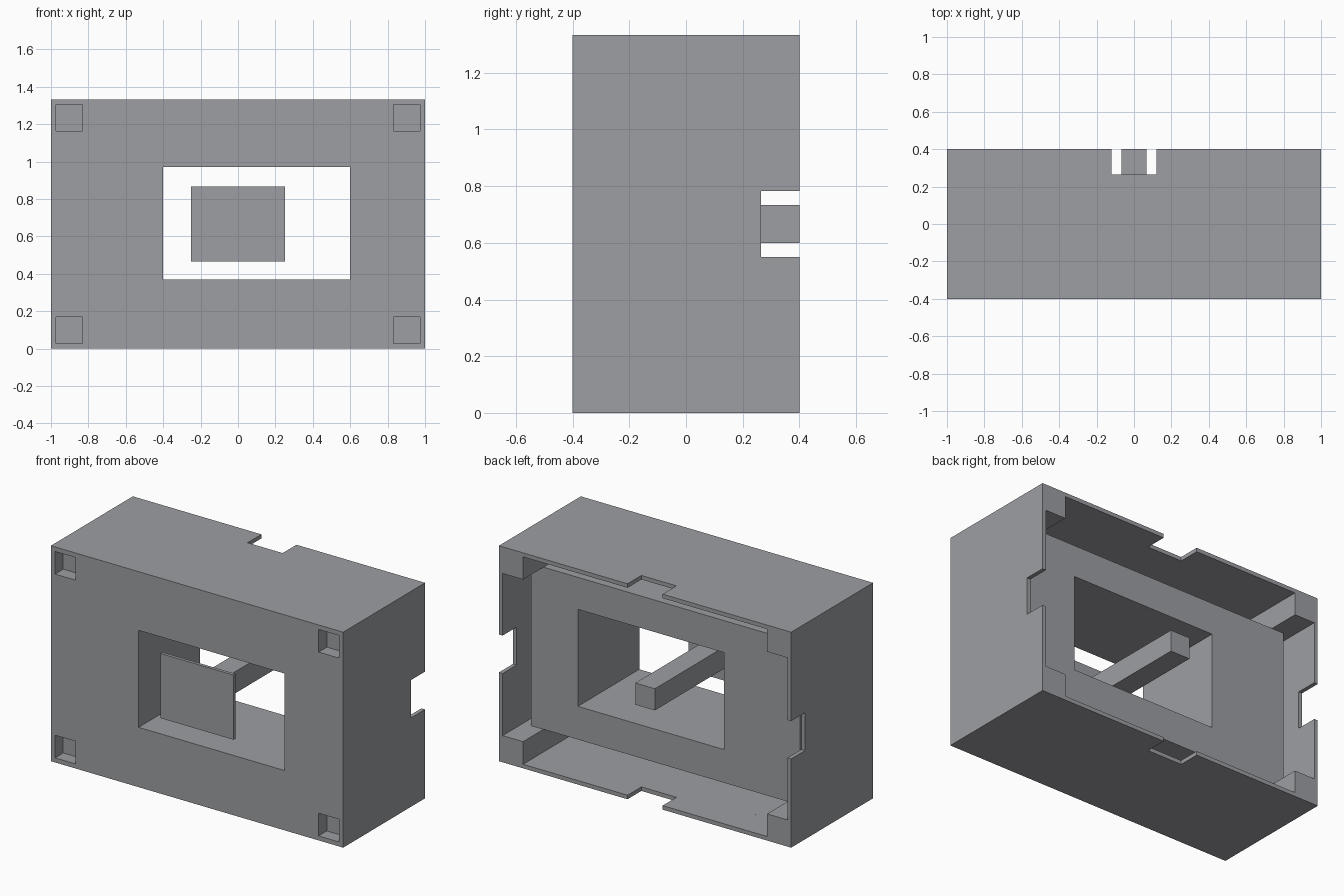
import bpy, bmesh
from mathutils import Vector

if "Cube" in bpy.data.objects:
    bpy.data.objects.remove(bpy.data.objects["Cube"])

grey = bpy.data.materials.new("slate_grey")
grey.diffuse_color = (0.34, 0.345, 0.365, 1)
grey.use_nodes = True
grey.node_tree.nodes["Principled BSDF"].inputs["Base Color"].default_value = grey.diffuse_color

H = 1.333          # height
MID = H / 2
WALL = 0.025       # shell thickness
POST = 0.165       # corner post size


def box(name, lo, hi):
    lo, hi = Vector(lo), Vector(hi)
    bm = bmesh.new()
    bmesh.ops.create_cube(bm, size=1)
    for v in bm.verts:
        v.co = Vector((a * b for a, b in zip(v.co, hi - lo))) + (lo + hi) / 2
    me = bpy.data.meshes.new(name)
    bm.to_mesh(me)
    bm.free()
    me.materials.append(grey)
    ob = bpy.data.objects.new(name, me)
    bpy.context.collection.objects.link(ob)
    return ob


def cut(target, lo, hi):
    cutter = box("cutter", lo, hi)
    cutter.hide_render = True
    mod = target.modifiers.new("cut", 'BOOLEAN')
    mod.operation = 'DIFFERENCE'
    mod.solver = 'EXACT'
    mod.object = cutter
    bpy.context.view_layer.objects.active = target
    bpy.ops.object.modifier_apply(modifier=mod.name)
    bpy.data.objects.remove(cutter, do_unlink=True)


# Main housing block
body = box("housing", (-1, -0.4, 0), (1, 0.4, H))

# Shallow back recess, leaving square posts in the corners
cut(body, (-1 + POST, 0.2, WALL), (1 - POST, 0.5, H - WALL))
cut(body, (-1 + WALL, 0.2, POST), (1 - WALL, 0.5, H - POST))

# Deep grooves between the inner block and the outer shell
for z0, z1 in ((WALL, POST), (H - POST, H - WALL)):
    cut(body, (-1 + POST, -0.2, z0), (1 - POST, 0.3, z1))
for x0, x1 in ((-1 + WALL, -0.92), (0.92, 1 - WALL)):
    cut(body, (x0, -0.2, POST), (x1, 0.3, H - POST))

# Window tunnel through the block
cut(body, (-0.4, -0.5, 0.37), (0.6, 0.5, 0.97))

# Notches in the rear rim on all four sides
cut(body, (-1.1, 0.265, MID - 0.117), (1.1, 0.5, MID + 0.117))
cut(body, (-0.12, 0.265, -0.1), (0.12, 0.5, H + 0.1))

# Square fastener holes in the front corners
for sx in (-1, 1):
    for z in (0.098, H - 0.098):
        x = sx * 0.902
        cut(body, (x - 0.07, -0.5, z - 0.07), (x + 0.07, -0.32, z + 0.07))

# Floating button plate and its stem
box("button_plate", (-0.25, -0.4, 0.467), (0.25, -0.38, 0.867))
box("button_stem", (-0.067, -0.385, MID - 0.067), (0.067, 0.4, MID + 0.067))
